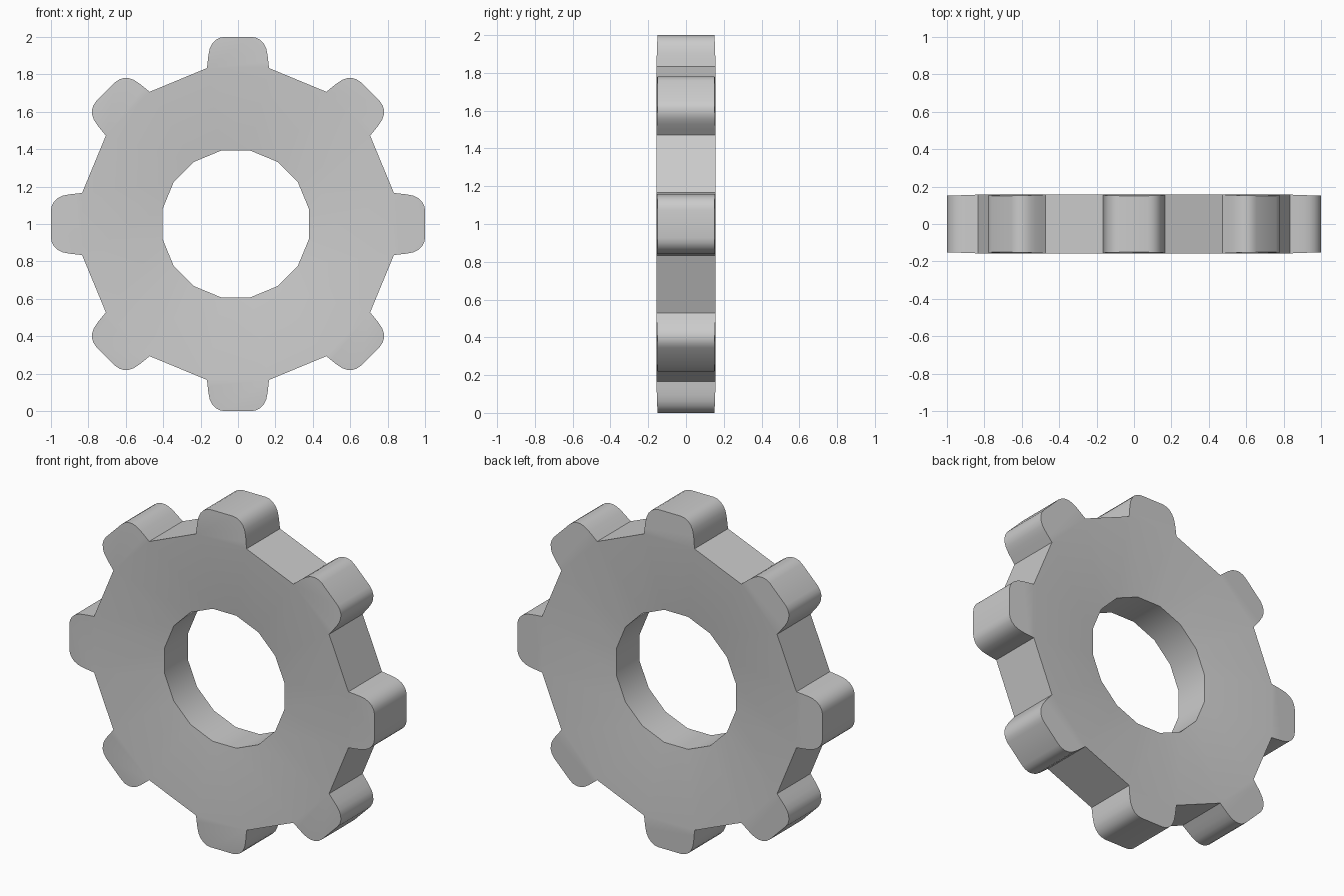
import bpy, bmesh, math
from mathutils import Vector

cube = bpy.data.objects.get("Cube")
if cube:
    bpy.data.objects.remove(cube, do_unlink=True)

# Plain grey metal
metal = bpy.data.materials.new("grey_metal")
metal.use_nodes = True
grey = (0.6, 0.6, 0.6, 1)
metal.diffuse_color = grey
metal.node_tree.nodes["Principled BSDF"].inputs["Base Color"].default_value = grey

TEETH = 8
SIDES = TEETH * 2
ROOT_R, HOLE_R, HOLE_X = 0.85, 0.4, -0.012
# Half thickness at the hole rim, the tooth roots and the tooth tips
RIM_HALF, ROOT_HALF, TIP_HALF = 0.109, 0.157, 0.151
ROOT_U = ROOT_R * math.cos(math.pi / SIDES)

# One side of a tooth: (distance from the centre, half width)
FLANK = [(0.87, 0.162), (0.905, 0.158), (0.938, 0.151), (0.963, 0.139),
         (0.983, 0.121), (0.995, 0.099), (1.0, 0.074)]
TOOTH = FLANK + [(u, -w) for u, w in reversed(FLANK)]

bm = bmesh.new()


def pair(x, z, half):
    """A front and a back vertex at the same place in the gear's outline."""
    return [bm.verts.new((x, y, z + 1)) for y in (-half, half)]


def ring(radius, cx, half):
    angles = [(i - 0.5) * math.tau / SIDES for i in range(SIDES)]
    return [pair(cx + radius * math.cos(a), radius * math.sin(a), half) for a in angles]


def wall(a, b):
    bm.faces.new((a[0], b[0], b[1], a[1]))


outer, inner = ring(ROOT_R, 0, ROOT_HALF), ring(HOLE_R, HOLE_X, RIM_HALF)
for i in range(SIDES):
    j = (i + 1) % SIDES
    # Dished body ring and hole wall
    for s in (0, 1):
        bm.faces.new((inner[i][s], outer[i][s], outer[j][s], inner[j][s]))
    wall(inner[j], inner[i])
    if i % 2:
        # Valley between two teeth
        wall(outer[i], outer[j])
        continue
    # Tooth, tapering slightly in thickness towards its tip
    a = i * math.tau / SIDES
    along = Vector((math.cos(a), math.sin(a)))
    across = Vector((math.sin(a), -math.cos(a)))
    path = [outer[i]]
    for u, w in TOOTH:
        p = along * u + across * w
        t = (u - ROOT_U) / (1 - ROOT_U)
        path.append(pair(p.x, p.y, ROOT_HALF + (TIP_HALF - ROOT_HALF) * t))
    path.append(outer[j])
    for p, q in zip(path, path[1:]):
        wall(p, q)
    for s in (0, 1):
        bm.faces.new([p[s] for p in path])

bmesh.ops.recalc_face_normals(bm, faces=bm.faces)
mesh = bpy.data.meshes.new("gear_wheel")
bm.to_mesh(mesh)
bm.free()
mesh.materials.append(metal)
gear = bpy.data.objects.new("gear_wheel", mesh)
bpy.context.collection.objects.link(gear)

# Rounded teeth and hole read as smooth, with sharp rims
bpy.ops.object.select_all(action='DESELECT')
gear.select_set(True)
bpy.context.view_layer.objects.active = gear
bpy.ops.object.shade_smooth_by_angle(angle=math.radians(30))
